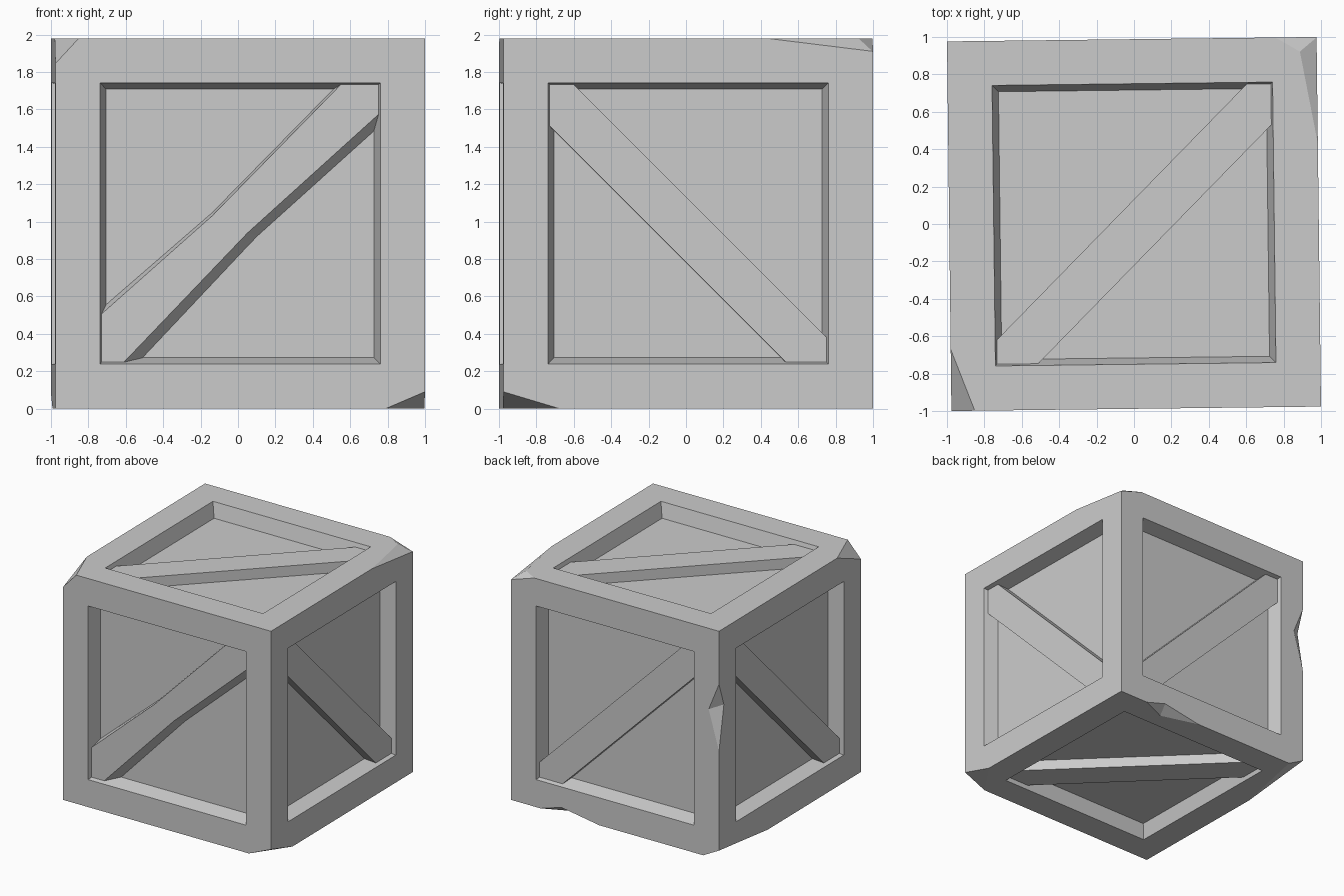
import bpy, bmesh
from mathutils import Vector, Matrix

if "Cube" in bpy.data.objects:
    bpy.data.objects.remove(bpy.data.objects["Cube"])

S, H = 0.988, 0.99            # half width, half height
TURN = Matrix.Translation((0, 0, H)) @ Matrix.Rotation(0.012, 4, 'Z')
DEPTH, BRACE_DROP = 0.125, 0.035


def add_object(name, bm):
    bmesh.ops.recalc_face_normals(bm, faces=bm.faces[:])
    me = bpy.data.meshes.new(name)
    bm.to_mesh(me)
    bm.free()
    ob = bpy.data.objects.new(name, me)
    bpy.context.collection.objects.link(ob)
    ob.matrix_world = TURN
    return ob


def chip_corner(bm, sign, dist):
    """Slice one box corner; dist is how far the cut runs along each edge."""
    corner = Vector((sign[0] * S, sign[1] * S, sign[2] * H))
    normal = Vector([s / d for s, d in zip(sign, dist)]).normalized()
    point = corner - Vector((sign[0] * dist[0], 0, 0))
    bmesh.ops.bisect_plane(bm, geom=bm.verts[:] + bm.edges[:] + bm.faces[:],
                           dist=1e-5, plane_co=point, plane_no=normal,
                           clear_outer=True)
    bmesh.ops.holes_fill(bm, edges=[e for e in bm.edges if e.is_boundary], sides=0)


def notch(frame, points):
    """Cut a chip out of an edge with a small convex cutter."""
    bm = bmesh.new()
    for p in points:
        bm.verts.new(p)
    bmesh.ops.convex_hull(bm, input=bm.verts[:])
    cutter = add_object("notch_cutter", bm)
    cutter.hide_render = True
    mod = frame.modifiers.new("notch", 'BOOLEAN')
    mod.operation, mod.solver, mod.object = 'DIFFERENCE', 'EXACT', cutter
    bpy.context.view_layer.update()
    bpy.context.view_layer.objects.active = frame
    bpy.ops.object.modifier_apply(modifier=mod.name)
    bpy.data.objects.remove(cutter)


def brace(name, u, n, v, half, top, floor):
    """Diagonal board: outline at its face and outline at the panel floor."""
    u, n, v = Vector(u), Vector(n), Vector(v)
    bm = bmesh.new()
    rings = []
    for pts, drop in ((top, BRACE_DROP), (floor, DEPTH + 0.01)):
        rings.append([bm.verts.new(u * a + v * b + n * (half - drop)) for a, b in pts])
    bm.faces.new(rings[0])
    bm.faces.new(rings[1][::-1])
    k = len(top)
    for i in range(k):
        j = (i + 1) % k
        bm.faces.new((rings[0][i], rings[1][i], rings[1][j], rings[0][j]))
    add_object(name, bm)


# Crate body with a tapered recess on every face
bm = bmesh.new()
bmesh.ops.create_cube(bm, size=2, matrix=Matrix.Diagonal((S, S, H, 1)))
sides = bm.faces[:]
bmesh.ops.inset_individual(bm, faces=sides, thickness=S - 0.75, use_even_offset=True)
bmesh.ops.inset_individual(bm, faces=sides, thickness=0.034, depth=-DEPTH,
                           use_even_offset=True)

# Chipped corners
chip_corner(bm, (-1, -1, 1), (0.125, 0.33, 0.135))
chip_corner(bm, (1, -1, -1), (0.21, 0.30, 0.09))
chip_corner(bm, (-1, 1, -1), (0.15, 0.68, 0.08))
chip_corner(bm, (1, 1, 1), (0.104, 0.57, 0.07))
chip_corner(bm, (1, 1, 1), (0.22, 0.13, 0.071))
frame = add_object("crate_frame", bm)

# Chipped edges: back left upright, back bottom edge
notch(frame, [(-S, S, 0.53), (-S, S, -0.05), (-0.89, S, 0.29), (-S, 0.92, 0.33),
              (-1.2, 1.2, 0.31)])
notch(frame, [(0.71, S, -H), (0.15, S, -H), (0.51, S, -0.93), (0.48, 0.89, -H),
              (0.48, 1.2, -1.2)])

# Straight rising and falling braces
E = 0.742
rising = [(-E, -E), (-E + 0.22, -E), (E, E - 0.22), (E, E), (E - 0.13, E), (-E, -E + 0.13)]
falling = [(b, -a) for a, b in rising]
falling = [(-E, E), (-E, E - 0.22), (E - 0.22, -E), (E, -E), (E, -E + 0.13), (-E + 0.13, E)]
X, Y, Z = (1, 0, 0), (0, 1, 0), (0, 0, 1)
NX, NY, NZ = (-1, 0, 0), (0, -1, 0), (0, 0, -1)
brace("right_brace", Y, X, Z, S, falling, falling)
brace("left_brace", NY, NX, Z, S, falling, falling)
brace("back_brace", NX, Y, Z, S, rising, rising)
brace("top_brace", X, Z, Y, H, rising, rising)
brace("bottom_brace", X, NZ, Y, H, falling, falling)

# Bent front brace with sloping sides
front_top = [(-E, -E), (-0.622, -E), (0.04, -0.05), (E, 0.585), (E, E),
             (0.538, E), (-0.15, 0.04), (-E, -0.485)]
front_floor = [(-E, -E), (-0.535, -E), (0.098, -0.07), (E, 0.51), (E, E),
               (0.522, E), (-0.15, 0.058), (-E, -0.455)]
brace("front_brace", X, NY, Z, S, front_top, front_floor)
